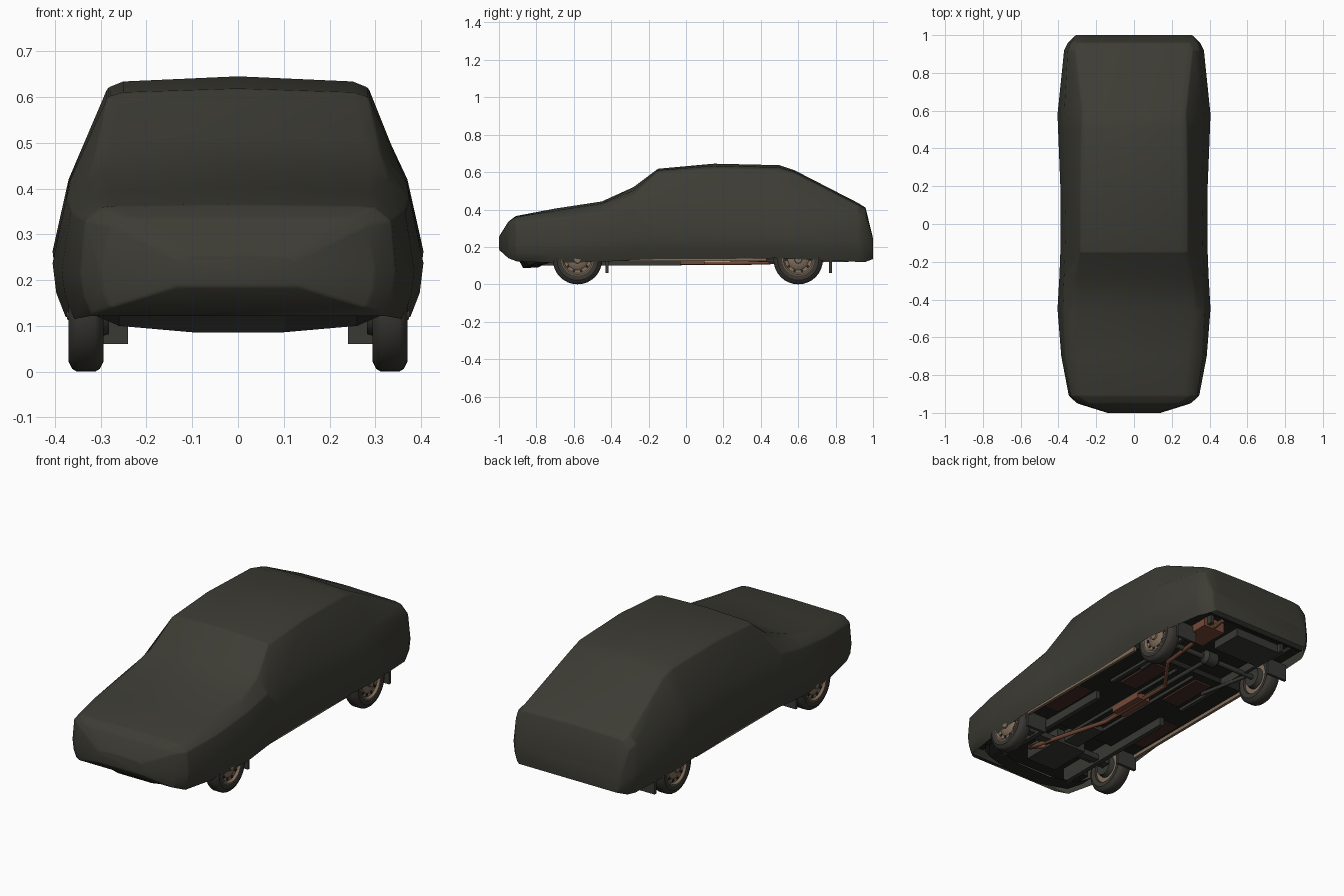
import bpy
import bmesh
from math import cos, sin, pi
from mathutils import Vector

if "Cube" in bpy.data.objects:
    bpy.data.objects.remove(bpy.data.objects["Cube"], do_unlink=True)


def material(name, rgb, rough=0.8):
    mat = bpy.data.materials.new(name)
    mat.use_nodes = True
    mat.diffuse_color = (*rgb, 1)
    shader = mat.node_tree.nodes["Principled BSDF"]
    shader.inputs["Base Color"].default_value = (*rgb, 1)
    shader.inputs["Roughness"].default_value = rough
    return mat


CLOTH = material("cover cloth", (0.046, 0.045, 0.035))
RUBBER = material("tyre rubber", (0.04, 0.038, 0.032))
UNDER = material("underbody black", (0.017, 0.017, 0.015))
METAL = material("chassis grey", (0.04, 0.04, 0.035))
RUST = material("exhaust rust", (0.175, 0.067, 0.037))
PRIMER = material("floor primer", (0.06, 0.027, 0.019))
RIM = material("rim tan", (0.22, 0.155, 0.105))


def finish(name, bm, mat, angle=None):
    bmesh.ops.recalc_face_normals(bm, faces=bm.faces)
    mesh = bpy.data.meshes.new(name)
    bm.to_mesh(mesh)
    bm.free()
    mesh.materials.append(mat)
    obj = bpy.data.objects.new(name, mesh)
    bpy.context.collection.objects.link(obj)
    if angle:
        bpy.ops.object.select_all(action="DESELECT")
        obj.select_set(True)
        bpy.context.view_layer.objects.active = obj
        bpy.ops.object.shade_smooth_by_angle(angle=angle)
    return obj


def box(name, mat, x, y, z):
    """Box from (low, high) ranges on each axis."""
    bm = bmesh.new()
    bmesh.ops.create_cube(bm, size=1)
    for v in bm.verts:
        v.co = Vector([(r[0] + r[1]) / 2 + c * (r[1] - r[0])
                       for c, r in zip(v.co, (x, y, z))])
    return finish(name, bm, mat)


def pair(name, mat, x, y, z):
    """The same box on both sides of the car."""
    box("left_" + name, mat, x, y, z)
    box("right_" + name, mat, (-x[1], -x[0]), y, z)


def loft(bm, rings, closed):
    """Bridge equal rows of points with quads."""
    rows = [[bm.verts.new(p) for p in ring] for ring in rings]
    count = len(rows[0])
    for a, b in zip(rows, rows[1:]):
        for i in range(count if closed else count - 1):
            j = (i + 1) % count
            bm.faces.new((a[i], a[j], b[j], b[i]))
    return rows


def lathe(name, mat, profile, centre, segments=32, angle=0.6):
    """Turn (x, radius) points about an axle parallel to x."""
    bm = bmesh.new()
    cx, cy, cz = centre
    rings = []
    for x, r in profile:
        rings.append([(cx + x, cy + r * cos(2 * pi * k / segments),
                       cz + r * sin(2 * pi * k / segments))
                      for k in range(segments)])
    rows = loft(bm, rings, True)
    bm.faces.new(rows[0])
    bm.faces.new(rows[-1])
    return finish(name, bm, mat, angle)


def tube(name, mat, points, radius):
    curve = bpy.data.curves.new(name, "CURVE")
    curve.dimensions = "3D"
    curve.bevel_depth = radius
    curve.bevel_resolution = 2
    curve.use_fill_caps = True
    spline = curve.splines.new("POLY")
    spline.points.add(len(points) - 1)
    for p, co in zip(spline.points, points):
        p.co = (*co, 1)
    obj = bpy.data.objects.new(name, curve)
    curve.materials.append(mat)
    bpy.context.collection.objects.link(obj)
    return obj


# Cloth cover: y, hem z, belt width, shoulder width and z, top edge width and z, ridge z
stations = [
    (-1, .185, .14, .13, .24, .11, .25, .255),
    (-.95, .14, .3, .28, .32, .24, .335, .335),
    (-.91, .125, .345, .335, .33, .3, .358, .365),
    (-.7, .115, .385, .365, .35, .32, .38, .405),
    (-.45, .12, .405, .375, .38, .33, .42, .443),
    (-.28, .13, .395, .37, .41, .31, .48, .52),
    (-.15, .135, .39, .365, .42, .285, .6, .618),
    (.15, .135, .388, .36, .42, .285, .62, .645),
    (.5, .14, .402, .37, .42, .28, .612, .637),
    (.58, .135, .405, .37, .42, .275, .592, .61),
    (.92, .12, .37, .35, .38, .31, .42, .435),
    (.96, .12, .35, .335, .36, .295, .4, .41),
    (1, .135, .31, .31, .23, .3, .24, .245),
]
rings = []
for y, hem, belt, sh_w, sh_z, top_w, top_z, ridge in stations:
    rise = sh_z - hem
    half = [(belt * .93, hem), (belt * .98, hem + rise * .2),
            (belt, hem + rise * .45), (sh_w, sh_z), (top_w, top_z),
            (top_w * .88, top_z + (ridge - top_z) * .55)]
    section = half + [(0, ridge)] + [(-x, z) for x, z in reversed(half)]
    rings.append([(x, y, z) for x, z in section])
bm = bmesh.new()
rows = loft(bm, rings, False)
bm.faces.new(rows[0])
bm.faces.new(rows[-1])
# The cloth wraps under the chin
for a, b in zip(rows[:2], rows[1:3]):
    bm.faces.new((a[0], b[0], b[-1], a[-1]))
cover = finish("car_cover", bm, CLOTH, 1.2)
soften = cover.modifiers.new("soft folds", "BEVEL")
soften.width = 0.012
soften.segments = 2
soften.limit_method = "ANGLE"
soften.angle_limit = 0.4

# Wheels
for side, s in (("left", 1), ("right", -1)):
    for end, y in (("front", -.58), ("rear", .6)):
        hub = (s * .332, y, .132)
        name = side + "_" + end
        tyre = [(-.01, .078), (-.034, .085), (-.038, .11), (-.03, .126), (-.02, .132),
                (.02, .132), (.03, .126), (.038, .11), (.034, .085), (.015, .08)]
        lathe(name + "_tyre", RUBBER, [(s * x, r) for x, r in tyre], hub)
        rim = [(-.024, .082), (.035, .086), (.036, .08), (.024, .072),
               (.022, .055), (.032, .04), (.034, .02), (.042, .018)]
        lathe(name + "_rim", RIM, [(s * x, r) for x, r in rim], hub)
        lathe(name + "_brake_drum", METAL, [(-s * .05, .05), (-s * .022, .058)], hub, 20)
        # Dark vent holes round the rim
        for k in range(10):
            a = 2 * pi * k / 10
            spot = (hub[0] + s * .024, y + .062 * cos(a), hub[2] + .062 * sin(a))
            lathe(name + "_rim_vent", UNDER, [(0, .008), (s * .003, .008)], spot, 8)
    # Wheel housings
for end, y in (("front", -.58), ("rear", .6)):
    pair(end + "_housing_top", UNDER, (.255, .365), (y - .16, y + .16), (.27, .28))
    pair(end + "_housing_wall", UNDER, (.255, .265), (y - .16, y + .16), (.17, .27))

# Floor pan, raised over the engine bay and the rear axle
box("floor_pan", UNDER, (-.27, .27), (-.42, .43), (.145, .2))
box("engine_bay_floor", UNDER, (-.27, .27), (-.9, -.42), (.18, .2))
box("rear_floor", UNDER, (-.27, .27), (.43, .95), (.175, .2))
pair("side_floor", UNDER, (.27, .352), (-.42, .43), (.145, .2))
pair("front_corner_floor", UNDER, (.27, .315), (-.88, -.74), (.15, .2))
pair("rear_corner_floor", UNDER, (.27, .325), (.76, .95), (.15, .2))
pair("sill", RIM, (.345, .36), (-.42, .43), (.126, .15))
pair("chassis_rail", METAL, (.2, .225), (-.8, -.03), (.1, .18))
pair("rear_rail", METAL, (.22, .24), (.1, .9), (.13, .176))
pair("seat_pan", PRIMER, (.09, .19), (.12, .38), (.135, .146))
pair("footwell", PRIMER, (.24, .33), (-.32, -.05), (.138, .146))
pair("tunnel_side", METAL, (.05, .06), (-.45, .4), (.128, .146))
box("engine_sump", METAL, (-.09, .09), (-.74, -.5), (.105, .181))
box("gearbox", METAL, (-.045, .045), (-.5, -.3), (.118, .181))
box("front_cross_member", METAL, (-.27, .27), (-.56, -.52), (.11, .14))
box("fuel_tank", METAL, (-.22, .05), (.7, .88), (.13, .176))
box("rear_valance", UNDER, (-.31, .31), (.95, .965), (.135, .2))
pair("front_mud_flap", METAL, (.24, .36), (-.43, -.415), (.06, .15))
pair("rear_mud_flap", METAL, (.24, .36), (.765, .78), (.06, .15))

# Front air dam, bowed across the nose
lip = [(-.31, -.78, .122), (-.26, -.84, .1), (-.1, -.87, .086),
       (.1, -.87, .086), (.26, -.84, .1), (.31, -.78, .122)]
bm = bmesh.new()
loft(bm, [[(x, y + .08, z + .005) for x, y, z in lip], lip,
          [(x, y - .03, .14) for x, y, z in lip]], False)
finish("front_air_dam", bm, UNDER)

# Axles and driveline
for end, y in (("front", -.58), ("rear", .6)):
    tube(end + "_axle", METAL, [(-.3, y, .132), (.3, y, .132)], .014)
lathe("rear_differential", METAL,
      [(-.05, .02), (-.03, .038), (.03, .038), (.05, .02)], (0, .6, .135), 16)
tube("drive_shaft", METAL, [(0, -.45, .142), (0, .58, .135)], .011)
for s, side in ((1, "left"), (-1, "right")):
    tube(side + "_trailing_arm", METAL, [(s * .2, .3, .135), (s * .24, .6, .12)], .01)

# Exhaust
tube("exhaust_pipe", RUST,
     [(.08, -.6, .122), (.14, -.66, .117), (.13, -.6, .114), (.02, -.2, .112),
      (.02, .27, .113), (.16, .46, .118), (.18, .72, .128), (.2, .94, .135)], .011)
box("middle_silencer", RUST, (-.02, .06), (-.1, .1), (.107, .14))
box("rear_silencer", RUST, (.13, .26), (.7, .87), (.118, .176))
